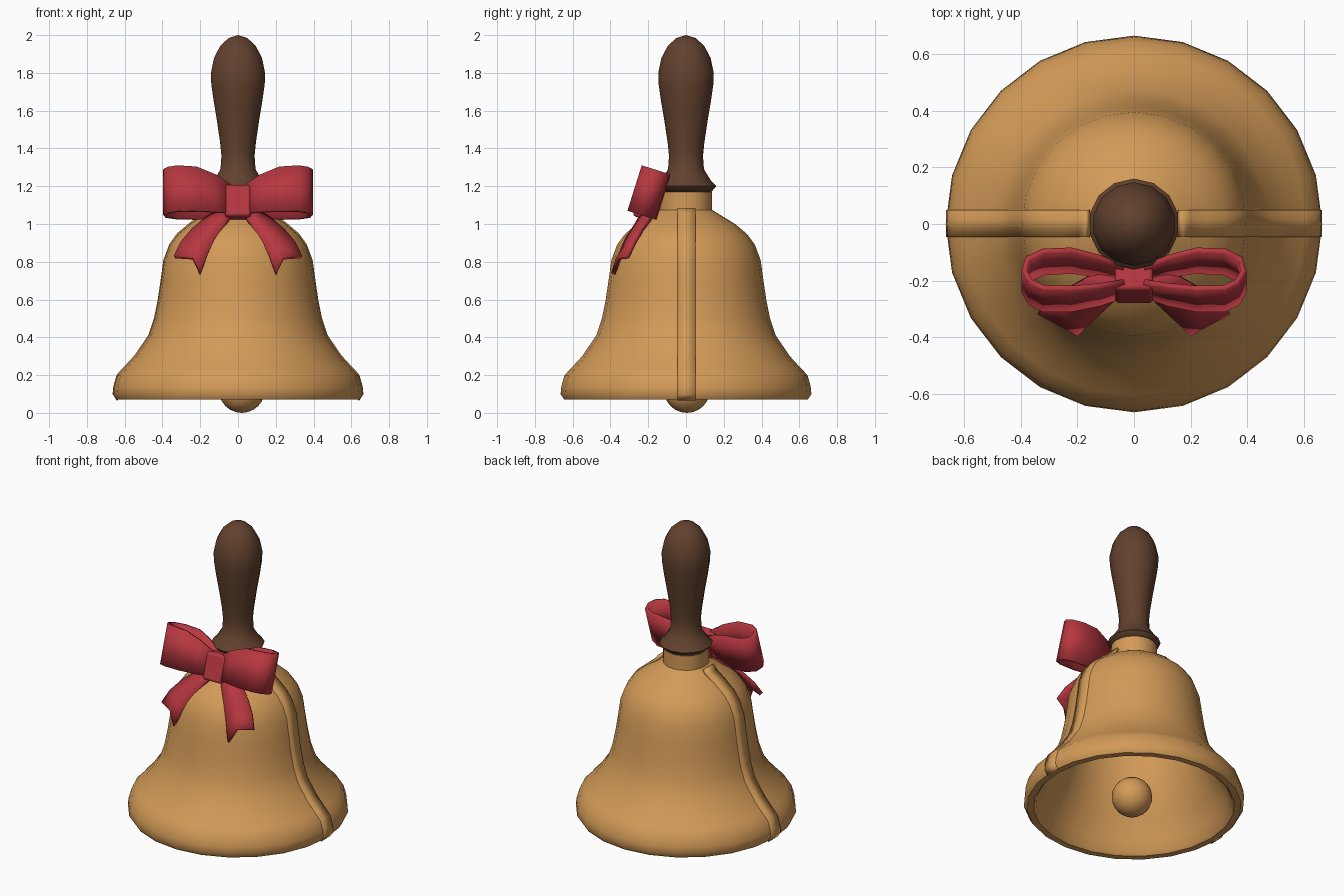
import bpy, bmesh
from math import sin, cos, pi, radians
from mathutils import Vector

if "Cube" in bpy.data.objects:
    bpy.data.objects.remove(bpy.data.objects["Cube"], do_unlink=True)


def material(name, rgb):
    m = bpy.data.materials.new(name)
    m.use_nodes = True
    m.diffuse_color = (*rgb, 1)
    m.node_tree.nodes["Principled BSDF"].inputs["Base Color"].default_value = (*rgb, 1)
    return m


BRASS = material("brass", (0.65, 0.325, 0.097))
WOOD = material("dark wood", (0.122, 0.054, 0.027))
RED = material("ribbon red", (0.47, 0.038, 0.05))


def finish(obj, name, mat, angle=40):
    obj.name = name
    obj.data.materials.append(mat)
    bpy.ops.object.select_all(action='DESELECT')
    obj.select_set(True)
    bpy.context.view_layer.objects.active = obj
    bpy.ops.object.shade_smooth_by_angle(angle=radians(angle))
    return obj


def from_bmesh(bm, name, mat, angle):
    mesh = bpy.data.meshes.new(name)
    bm.to_mesh(mesh)
    bm.free()
    obj = bpy.data.objects.new(name, mesh)
    bpy.context.collection.objects.link(obj)
    return finish(obj, name, mat, angle)


def lathe(name, profile, sides, mat, angle=40):
    """Turn a list of (radius, height) points around the z axis."""
    bm = bmesh.new()
    rings = []
    for r, z in profile:
        if r == 0:
            rings.append([bm.verts.new((0, 0, z))] * sides)
        else:
            rings.append([bm.verts.new((r * sin(2 * pi * i / sides), r * cos(2 * pi * i / sides), z))
                          for i in range(sides)])
    for a, b in zip(rings, rings[1:]):
        for i in range(sides):
            j = (i + 1) % sides
            corners = list(dict.fromkeys((a[i], a[j], b[j], b[i])))
            if len(corners) > 2:  # two poles in a row leave a gap between walls
                bm.faces.new(corners)
    bmesh.ops.remove_doubles(bm, verts=bm.verts, dist=0.0001)
    bmesh.ops.recalc_face_normals(bm, faces=bm.faces)
    return from_bmesh(bm, name, mat, angle)


def band(name, rows, thickness, mat, angle):
    """Strip through rows of points, thickened and mirrored across x."""
    bm = bmesh.new()
    grid = [[bm.verts.new(p) for p in row] for row in rows]
    for a, b in zip(grid, grid[1:]):
        for i in range(len(a) - 1):
            bm.faces.new((a[i], a[i + 1], b[i + 1], b[i]))
    obj = from_bmesh(bm, name, mat, angle)
    mirror = obj.modifiers.new("Mirror", 'MIRROR')
    mirror.use_mirror_merge = False
    solid = obj.modifiers.new("Thickness", 'SOLIDIFY')
    solid.thickness = thickness
    solid.offset = 0


# Hollow bell body: outer wall up, inner wall back down to a thick lip
outer = [(0.645, 0.07), (0.664, 0.10), (0.660, 0.14), (0.643, 0.20), (0.605, 0.24), (0.55, 0.30),
         (0.475, 0.41), (0.445, 0.50), (0.425, 0.60), (0.41, 0.70), (0.395, 0.81), (0.365, 0.89),
         (0.325, 0.945), (0.26, 1.0), (0.17, 1.055)]
neck = [(0.138, 1.075), (0.138, 1.17), (0, 1.17)]
inner = [(0, 1.02), (0.24, 0.96), (0.34, 0.84), (0.37, 0.68), (0.395, 0.53), (0.43, 0.41),
         (0.50, 0.27), (0.565, 0.15), (0.59, 0.085), (0.605, 0.07), (0.645, 0.07)]
lathe("bell_body", outer + neck + inner, 24, BRASS)

# Raised seam down each side, ending in a small tab at the shoulder
seam_path = outer[:-1] + [(0.20, 1.045), (0.175, 1.08)]
band("side_seams", [[(r - 0.011, y, z) for y in (-0.045, 0.05)] for r, z in seam_path],
     0.02, BRASS, 30)

# Clapper, hanging a little off centre
bpy.ops.mesh.primitive_uv_sphere_add(segments=20, ring_count=12, radius=0.122,
                                     location=(0.02, 0.005, 0.122))
finish(bpy.context.object, "clapper", BRASS)

# Turned wooden handle with a flared collar
lathe("handle", [(0, 1.16), (0.13, 1.165), (0.16, 1.20), (0.135, 1.225), (0.113, 1.26),
                 (0.095, 1.29), (0.09, 1.36), (0.097, 1.43), (0.115, 1.55), (0.132, 1.65),
                 (0.145, 1.74), (0.147, 1.80), (0.130, 1.88), (0.095, 1.945), (0.05, 1.985),
                 (0, 2.0)], 14, WOOD, 50)

# Bow frame: the ribbon leans back against the shoulder of the bell
centre = Vector((0, -0.20, 1.11))
width_dir = Vector((0, 0.30, 0.954))
depth_dir = Vector((0, 0.954, -0.30))

# Bow loops: flattened path (sideways, depth), wider toward the outer end
loop_path = [(0.03, -0.03), (0.12, -0.062), (0.22, -0.083), (0.32, -0.083), (0.365, -0.06),
             (0.387, -0.02), (0.375, 0.025), (0.32, 0.052), (0.22, 0.058), (0.12, 0.042),
             (0.03, 0.02)]
loop_rows = []
for x, depth in loop_path:
    s = sin(pi / 2 * min(1, x / 0.28))
    mid = centre + Vector((x, 0, 0)) + depth_dir * depth
    half, lift = 0.065 + 0.061 * s, 0.055 * s
    loop_rows.append([mid + width_dir * (lift - half), mid + width_dir * (lift + half)])
band("bow_loops", loop_rows, 0.02, RED, 60)

# Bow tails: inner edge, centre line with a notched end, outer edge
tail_inner = [(0.02, -0.22, 1.07), (0.065, -0.26, 1.0), (0.12, -0.31, 0.92),
              (0.165, -0.35, 0.83), (0.20, -0.385, 0.735)]
tail_outer = [(0.09, -0.16, 1.08), (0.165, -0.19, 1.03), (0.24, -0.235, 0.97),
              (0.30, -0.275, 0.90), (0.336, -0.31, 0.825)]
tail_rows = []
for a, b in zip(tail_inner, tail_outer):
    a, b = Vector(a), Vector(b)
    tail_rows.append([a, (a + b) / 2 + Vector((0, -0.012, 0)), b])
tail_rows[-1][1] = Vector((0.242, -0.36, 0.818))
band("bow_tails", tail_rows, 0.024, RED, 45)

# Bow knot
bpy.ops.mesh.primitive_cube_add(size=1, location=centre, rotation=(-0.305, 0, 0))
knot = finish(bpy.context.object, "bow_knot", RED, 50)
knot.scale = (0.135, 0.12, 0.175)
bpy.ops.object.transform_apply(location=False, rotation=False, scale=True)
bevel = knot.modifiers.new("Soft edges", 'BEVEL')
bevel.width = 0.016
bevel.segments = 3
